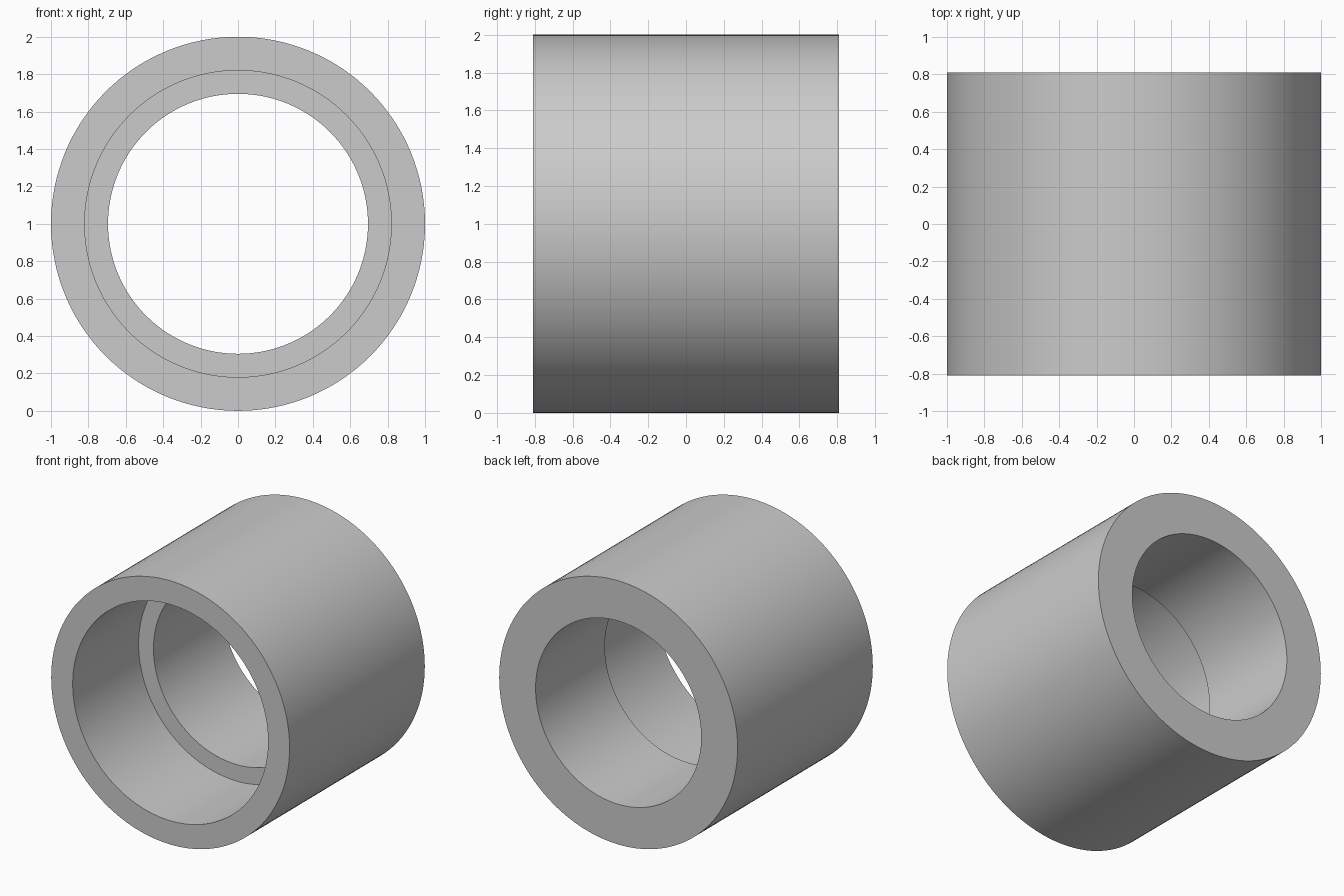
import bpy
import bmesh
import math
from mathutils import Matrix, Vector

cube = bpy.data.objects.get("Cube")
if cube:
    bpy.data.objects.remove(cube, do_unlink=True)

SEGMENTS = 128
OUTER, COUNTERBORE, BORE = 1.0, 0.82, 0.695
FRONT, LEDGE, BACK = -0.81, -0.02, 0.81

# Plain grey material
grey = bpy.data.materials.new("plain_grey")
grey.use_nodes = True
colour = (0.6, 0.6, 0.6, 1.0)
grey.diffuse_color = colour
grey.node_tree.nodes["Principled BSDF"].inputs["Base Color"].default_value = colour

# Closed wall profile (radius, y), with a wider recess in the front half
profile = [
    (OUTER, FRONT), (OUTER, BACK),
    (BORE, BACK), (BORE, LEDGE),
    (COUNTERBORE, LEDGE), (COUNTERBORE, FRONT),
]

# Sweep the profile around the front-to-back axis
bm = bmesh.new()
rings = []
for i in range(SEGMENTS):
    turn = Matrix.Rotation(math.tau * i / SEGMENTS, 4, "Y")
    rings.append([bm.verts.new(turn @ Vector((r, y, 0))) for r, y in profile])
for i, ring in enumerate(rings):
    after = rings[(i + 1) % SEGMENTS]
    for j in range(len(profile)):
        k = (j + 1) % len(profile)
        bm.faces.new((ring[j], ring[k], after[k], after[j]))
bmesh.ops.recalc_face_normals(bm, faces=bm.faces)

mesh = bpy.data.meshes.new("stepped_sleeve")
bm.to_mesh(mesh)
bm.free()
mesh.materials.append(grey)
sleeve = bpy.data.objects.new("stepped_sleeve", mesh)
sleeve.location.z = OUTER
bpy.context.collection.objects.link(sleeve)

# Smooth walls with crisp rims
bpy.ops.object.select_all(action="DESELECT")
sleeve.select_set(True)
bpy.context.view_layer.objects.active = sleeve
bpy.ops.object.shade_smooth_by_angle(angle=math.radians(30))
